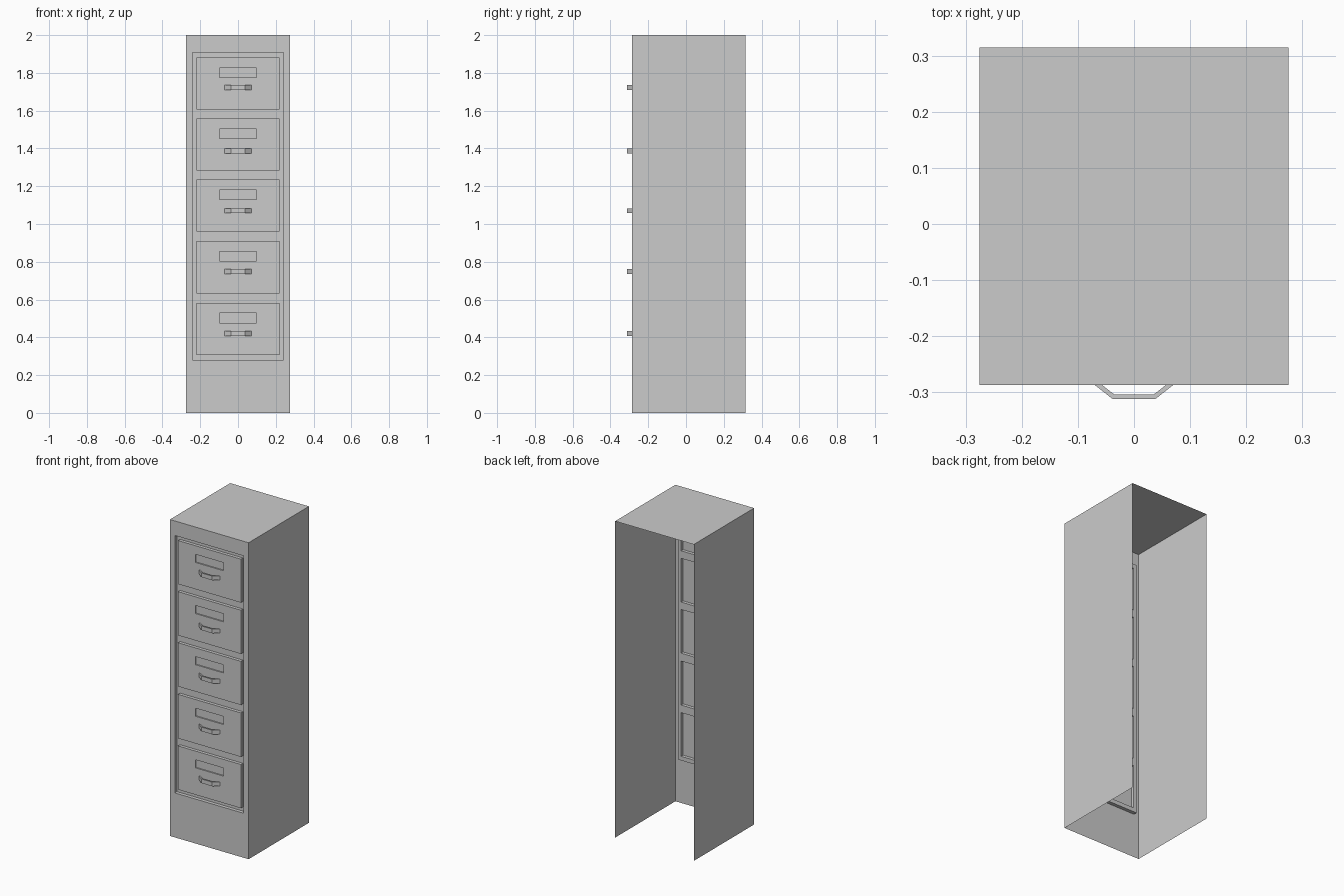
import bpy, bmesh

if "Cube" in bpy.data.objects:
    bpy.data.objects.remove(bpy.data.objects["Cube"])

W, FRONT, BACK, H = 0.275, -0.287, 0.315, 2.0
RECESS_Y = -0.265      # back plane of the drawer bay
DRAWER_Y = -0.285      # drawer face plane
LABEL_Y = -0.277       # bottom of the label slot
BAY = (0.241, 0.281, 1.908)
DRAWERS = [(0.307, 0.583), (0.631, 0.909), (0.959, 1.235), (1.282, 1.558), (1.606, 1.881)]
HANDLE_Z = [0.420, 0.748, 1.070, 1.387, 1.722]


def finish(name, bm):
    bmesh.ops.remove_doubles(bm, verts=bm.verts, dist=1e-5)
    me = bpy.data.meshes.new(name)
    bm.to_mesh(me)
    bm.free()
    ob = bpy.data.objects.new(name, me)
    bpy.context.collection.objects.link(ob)
    return ob


def face(bm, pts):
    return bm.faces.new([bm.verts.new(p) for p in pts])


def rect(w, z0, z1, y):
    return [(-w, y, z0), (w, y, z0), (w, y, z1), (-w, y, z1)]


def nest(bm, rects, cap):
    """Join successive rectangles with rings of quads, closing the last if asked."""
    for a, b in zip(rects, rects[1:]):
        for i in range(4):
            j = (i + 1) % 4
            face(bm, (a[i], a[j], b[j], b[i]))
    if cap:
        face(bm, rects[-1])


# Sheet-metal shell: two sides and a top, open at back and bottom
bm = bmesh.new()
face(bm, [(W, FRONT, 0), (W, BACK, 0), (W, BACK, H), (W, FRONT, H)])
face(bm, [(-W, BACK, 0), (-W, FRONT, 0), (-W, FRONT, H), (-W, BACK, H)])
face(bm, [(-W, FRONT, H), (W, FRONT, H), (W, BACK, H), (-W, BACK, H)])
finish("cabinet_shell", bm)

# Front panel with the recessed drawer bay
bm = bmesh.new()
nest(bm, [rect(W, 0, H, FRONT), rect(*BAY, FRONT), rect(*BAY, RECESS_Y)], False)
finish("front_frame", bm)

# Drawers: each fills one cell of the bay, with a raised face and a label slot
splits = [BAY[1]] + [(a[1] + b[0]) / 2 for a, b in zip(DRAWERS, DRAWERS[1:])] + [BAY[2]]
for i, (z0, z1) in enumerate(DRAWERS):
    bm = bmesh.new()
    label = (0.098, z1 - 0.106, z1 - 0.055)
    nest(bm, [rect(BAY[0], splits[i], splits[i + 1], RECESS_Y),
              rect(0.22, z0, z1, RECESS_Y),
              rect(0.22, z0, z1, DRAWER_Y),
              rect(*label, DRAWER_Y),
              rect(*label, LABEL_Y)], True)
    finish(f"drawer_{i + 1}", bm)

# Bent strap handles
half = [(0.073, -0.2845), (0.038, -0.312)]
inner = [(0.035, -0.304), (0.060, -0.2845)]
profile = half + [(-x, y) for x, y in reversed(half)] \
    + [(-x, y) for x, y in reversed(inner)] + inner
for i, z in enumerate(HANDLE_Z):
    bm = bmesh.new()
    n = len(profile)
    lo = [bm.verts.new((x, y, z - 0.013)) for x, y in profile]
    hi = [bm.verts.new((x, y, z + 0.013)) for x, y in profile]
    for k in range(n):
        j = (k + 1) % n
        bm.faces.new((lo[k], lo[j], hi[j], hi[k]))
    bm.faces.new(lo)
    bm.faces.new(hi[::-1])
    bmesh.ops.recalc_face_normals(bm, faces=bm.faces)
    finish(f"handle_{i + 1}", bm)
